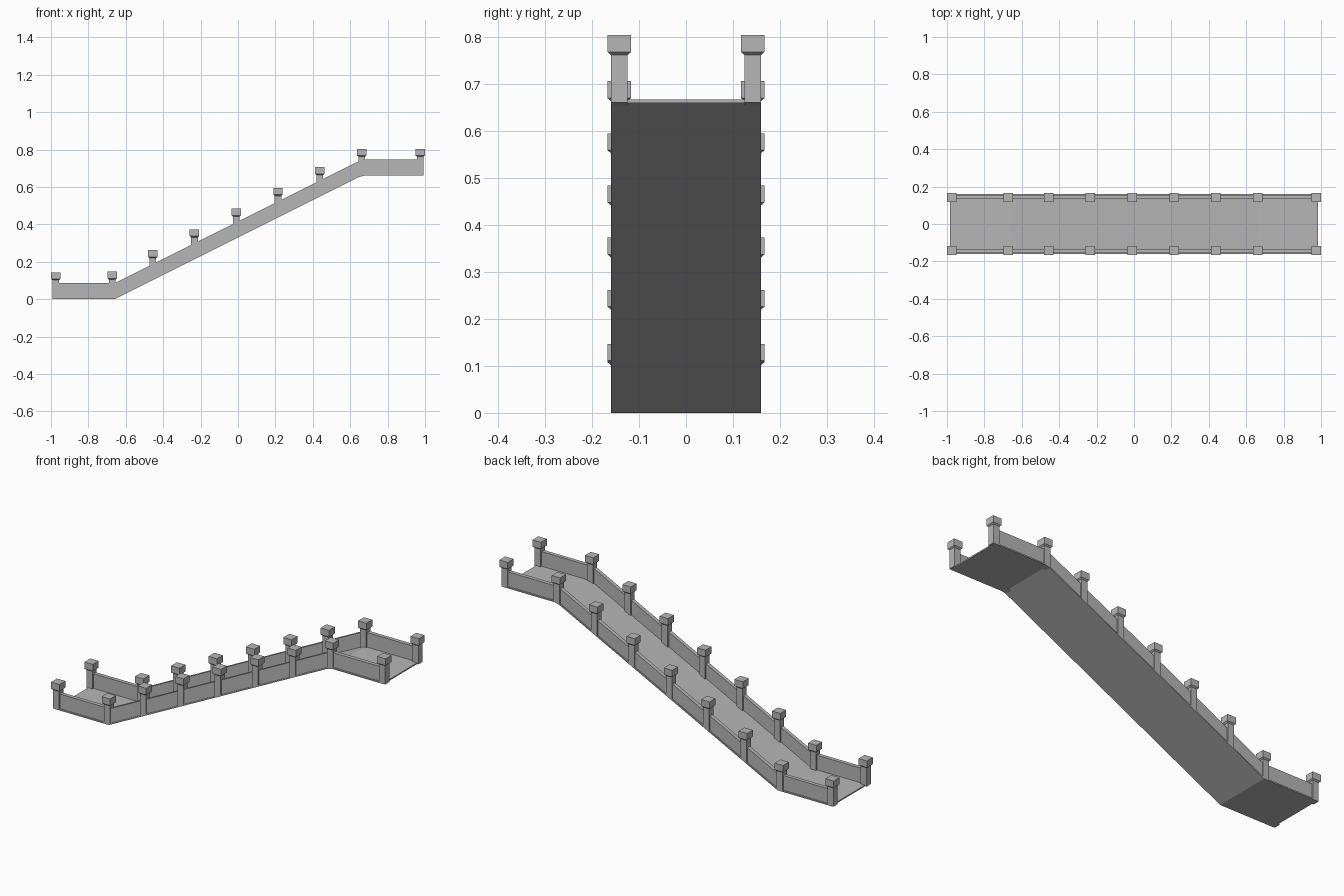
import bpy
import bmesh

cube = bpy.data.objects.get("Cube")
if cube:
    bpy.data.objects.remove(cube, do_unlink=True)

stone = bpy.data.materials.new("grey_stone")
stone.use_nodes = True
GREY = (0.47, 0.47, 0.47, 1)
stone.diffuse_color = GREY
stone.node_tree.nodes["Principled BSDF"].inputs["Base Color"].default_value = GREY

END, BEND, RISE = 0.983, 0.66, 0.66


def ground(x):
    """Height of the underside at x."""
    t = (x + BEND) / (2 * BEND)
    return RISE * min(1, max(0, t))


def finish(bm, name):
    bmesh.ops.recalc_face_normals(bm, faces=bm.faces)
    mesh = bpy.data.meshes.new(name)
    bm.to_mesh(mesh)
    bm.free()
    mesh.materials.append(stone)
    obj = bpy.data.objects.new(name, mesh)
    bpy.context.collection.objects.link(obj)
    return obj


def strip(name, low, high, y0, y1):
    """Side profile between two offsets above the ground, extruded along y."""
    xs = (-END, -BEND, BEND, END)
    outline = [(x, ground(x) + low) for x in xs]
    outline += [(x, ground(x) + high) for x in reversed(xs)]
    bm = bmesh.new()
    a = [bm.verts.new((x, y0, z)) for x, z in outline]
    b = [bm.verts.new((x, y1, z)) for x, z in outline]
    n = len(xs)
    # quads on both sides of each straight run
    for i in range(n - 1):
        j = 2 * n - 1 - i
        for v in (a, b):
            bm.faces.new((v[i], v[i + 1], v[j - 1], v[j]))
    for i in range(2 * n):
        k = (i + 1) % (2 * n)
        bm.faces.new((a[i], a[k], b[k], b[i]))
    return finish(bm, name)


def post(name, x, y, top):
    """Square shaft with a wider cap that tapers in underneath."""
    shaft, cap = 0.018, 0.025
    bm = bmesh.new()
    levels = ((None, shaft), (top - 0.042, shaft), (top - 0.036, cap), (top, cap))
    rings = []
    for z, r in levels:
        ring = []
        for sx, sy in ((-1, -1), (1, -1), (1, 1), (-1, 1)):
            px = x + sx * r
            pz = ground(px) + 0.001 if z is None else z
            ring.append(bm.verts.new((px, y + sy * r, pz)))
        rings.append(ring)
    for lo, hi in zip(rings, rings[1:]):
        for i in range(4):
            k = (i + 1) % 4
            bm.faces.new((lo[i], lo[k], hi[k], hi[i]))
    bm.faces.new(rings[0])
    bm.faces.new(rings[-1])
    return finish(bm, name)


# Walkway: lower landing, ramp and upper landing
strip("walkway_floor", 0, 0.007, -0.16, 0.16)

# Post positions and cap heights, from the low end to the high end
posts = [(-0.975, 0.144), (-0.672, 0.147)]
posts += [(-0.4565 + 0.2235 * i, 0.262 + 0.111 * i) for i in range(5)]
posts += [(0.661, 0.804), (0.974, 0.804)]

for side, s in (("right", -1), ("left", 1)):
    strip(side + "_wall", 0.005, 0.086, s * 0.133, s * 0.154)
    for i, (x, top) in enumerate(posts):
        post(f"{side}_post_{i + 1}", x, s * 0.142, top)
